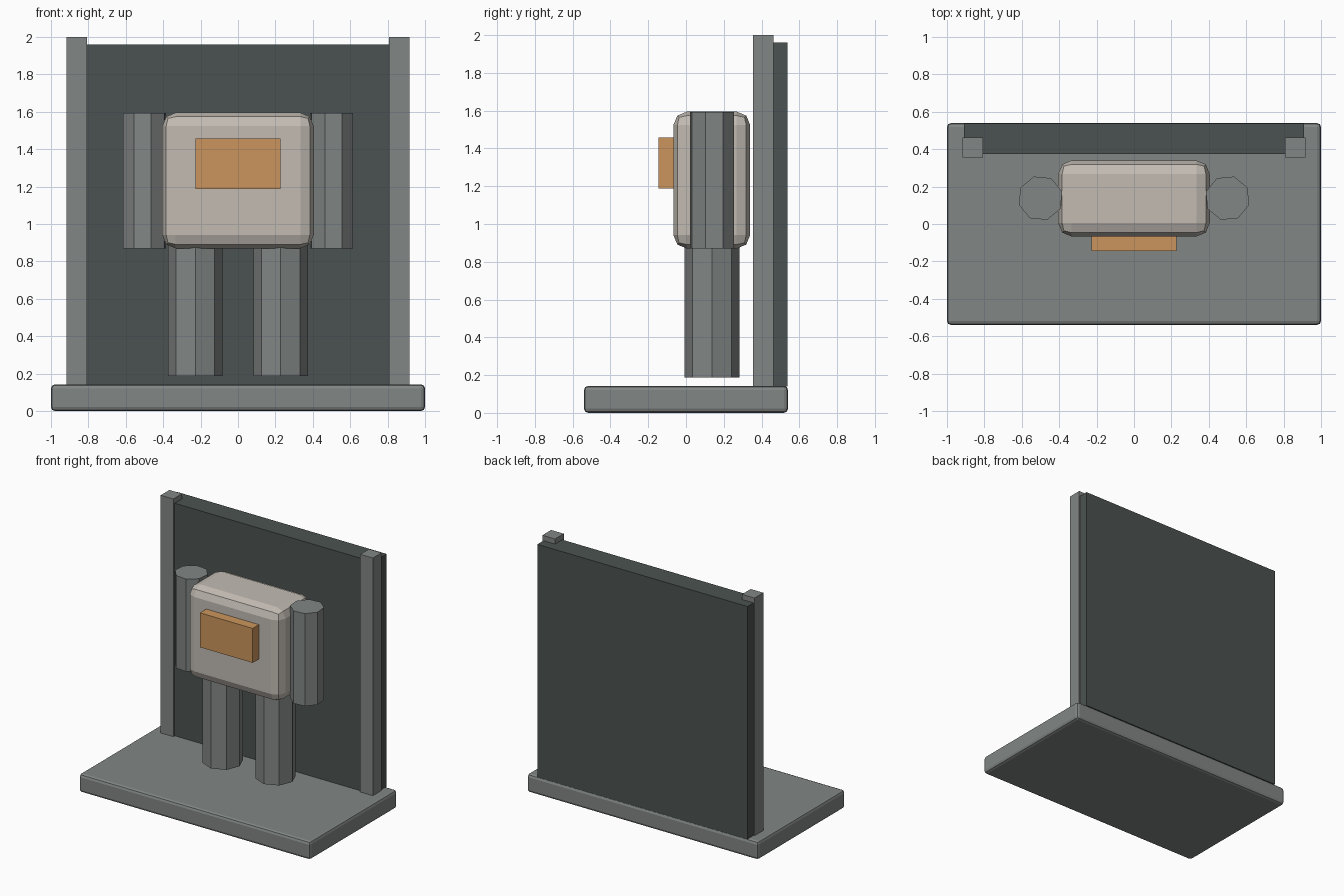
import bpy
import bmesh
from math import radians

if "Cube" in bpy.data.objects:
    bpy.data.objects.remove(bpy.data.objects["Cube"], do_unlink=True)


def material(name, rgb):
    mat = bpy.data.materials.new(name)
    mat.use_nodes = True
    mat.diffuse_color = (*rgb, 1)
    mat.node_tree.nodes["Principled BSDF"].inputs["Base Color"].default_value = (*rgb, 1)
    return mat


grey = material("stone_grey", (0.22, 0.24, 0.23))
dark = material("dark_slate", (0.07, 0.086, 0.082))
cream = material("warm_cream", (0.54, 0.50, 0.45))
orange = material("copper_orange", (0.60, 0.30, 0.11))


def finish(bm, name, mat):
    mesh = bpy.data.meshes.new(name)
    bm.to_mesh(mesh)
    bm.free()
    mesh.materials.append(mat)
    obj = bpy.data.objects.new(name, mesh)
    bpy.context.collection.objects.link(obj)
    return obj


def box(name, low, high, mat, bevel=0, segments=2):
    """Box between two corners, optionally with rounded edges."""
    bm = bmesh.new()
    bmesh.ops.create_cube(bm, size=1)
    for v in bm.verts:
        v.co = [(a + b) / 2 + c * (b - a) for a, b, c in zip(low, high, v.co)]
    obj = finish(bm, name, mat)
    if bevel:
        mod = obj.modifiers.new("rounded_edges", "BEVEL")
        mod.width = bevel
        mod.segments = segments
    return obj


def limb(name, x, radius, bottom, top, turn=0):
    """Upright eight-sided column."""
    bm = bmesh.new()
    bmesh.ops.create_cone(bm, cap_ends=True, segments=8, radius1=radius,
                          radius2=radius, depth=top - bottom)
    obj = finish(bm, name, grey)
    obj.location = (x, 0.138, (bottom + top) / 2)
    obj.rotation_euler.z = turn
    return obj


# Stand and backdrop
box("base", (-1, -0.54, 0), (1, 0.54, 0.143), grey, 0.022)
box("back_panel", (-0.908, 0.373, 0.14), (0.908, 0.538, 1.96), dark)

# Body with chest plate
box("torso", (-0.405, -0.067, 0.87), (0.405, 0.34, 1.595), cream, 0.072)
box("chest_plate", (-0.228, -0.145, 1.188), (0.228, -0.05, 1.457), orange)

# Paired parts
for side, s in (("left", 1), ("right", -1)):
    xs = sorted((s * 0.808, s * 0.917))
    box(side + "_post", (xs[0], 0.355, 0.14), (xs[1], 0.463, 2), grey)
    limb(side + "_arm", s * 0.5, 0.121, 0.87, 1.593, -s * radians(17))
    limb(side + "_leg", s * 0.228, 0.145, 0.188, 0.9)
